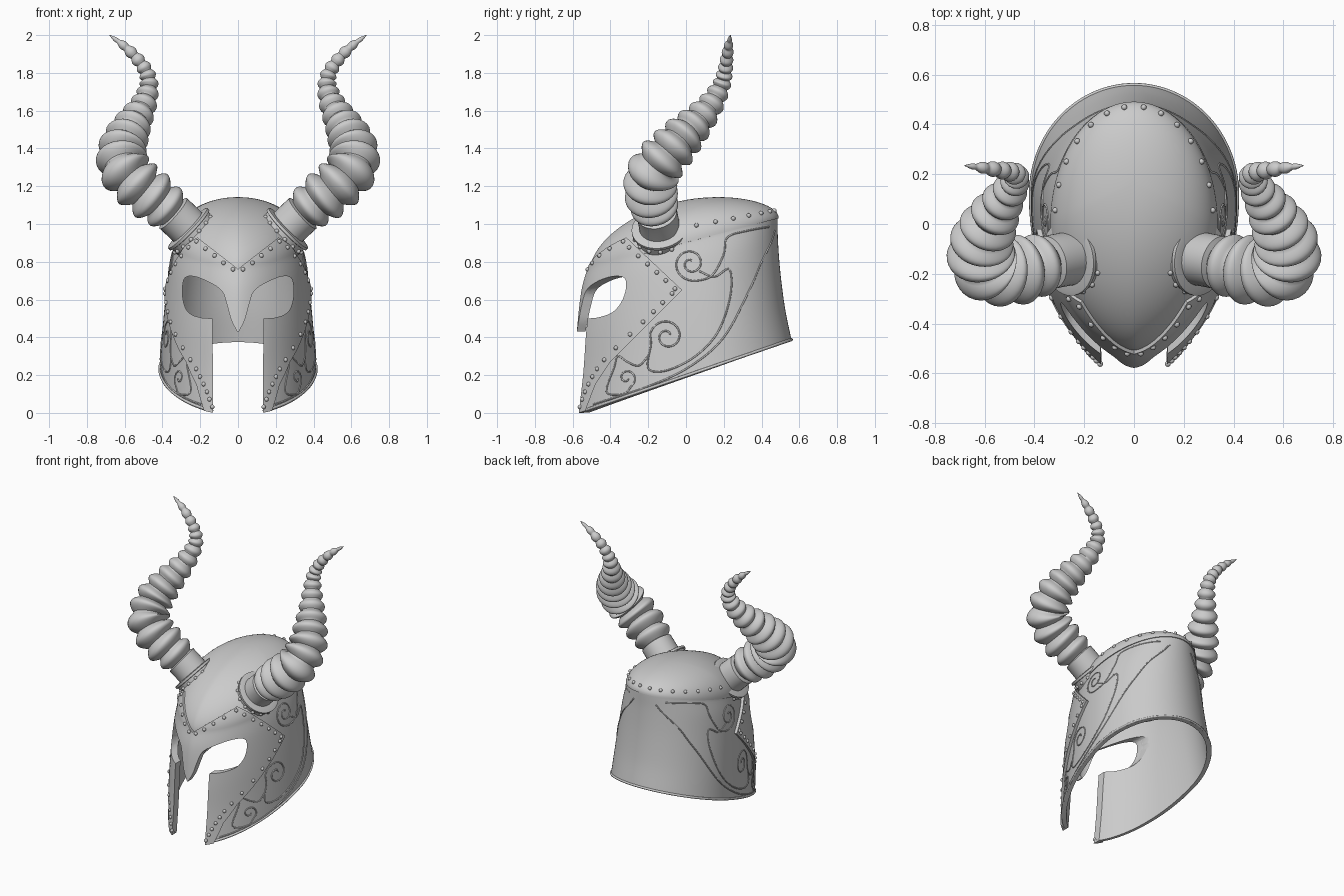
import bpy, bmesh
from math import sin, cos, pi, floor
from mathutils import Vector, Matrix
from mathutils.bvhtree import BVHTree

if "Cube" in bpy.data.objects:
    bpy.data.objects.remove(bpy.data.objects["Cube"])


def spline(pts, t):
    # Catmull-Rom through points of any dimension, t in 0..len-1
    i = min(max(int(floor(t)), 0), len(pts) - 2)
    f = t - i
    b, c = pts[i], pts[i + 1]
    a = pts[i - 1] if i else [2 * p - q for p, q in zip(b, c)]
    d = pts[i + 2] if i + 2 < len(pts) else [2 * q - p for p, q in zip(b, c)]
    return [0.5 * (2*q + (r-p)*f + (2*p-5*q+4*r-s)*f*f + (3*q-p-3*r+s)*f**3)
            for p, q, r, s in zip(a, b, c, d)]


def sample(pts, n):
    return [spline(pts, (len(pts) - 1) * k / n) for k in range(n + 1)]


def smooth(ob, angle=35):
    bpy.ops.object.select_all(action='DESELECT')
    ob.select_set(True)
    bpy.context.view_layer.objects.active = ob
    bpy.ops.object.shade_smooth_by_angle(angle=angle * pi / 180)


def finish(name, bm, angle=35):
    bmesh.ops.recalc_face_normals(bm, faces=bm.faces)
    me = bpy.data.meshes.new(name)
    bm.to_mesh(me)
    bm.free()
    ob = bpy.data.objects.new(name, me)
    bpy.context.collection.objects.link(ob)
    smooth(ob, angle)
    return ob


# helmet surface: tilted rings (front y, front z, back y, back z, half width, widest y), then a crown
RINGS = [(-.59, -.015, .56, .38, .415, .12), (-.57, .2, .525, .55, .402, .10), (-.558, .43, .5, .74, .383, .07),
         (-.535, .64, .487, .91, .358, .04), (-.50, .77, .485, 1.03, .33, .0)]


def shell(s, th):
    yf, zf, yb, zb, a, y0 = spline(RINGS, min(s, 1) * (len(RINGS) - 1))
    c, sn = cos(th), sin(th)
    if sn > 0:
        x, y = a * c, y0 + (yb - y0) * sn
    else:
        x, y = a * abs(c) ** (1.1 + .15 * min(s, 1)) * (1 if c > 0 else -1), y0 + (y0 - yf) * sn
    z = zf + (zb - zf) * (y - yf) / (yb - yf)
    if s > 1:
        al = (2 - s) * pi / 2
        z += (1.136 - z) * max(cos(al), 0) ** (1 + .25 * max(0, -sn))
        x, y = x * sin(al), .17 + (y - .17) * sin(al)
    return Vector((x, y, z))


def shell_bm(s0, s1, rows, n=112):
    bm = bmesh.new()
    grid = []
    for r in range(rows + 1):
        s = s0 + (s1 - s0) * r / rows
        if s > 1.999:
            grid.append([bm.verts.new(shell(2, 0))] * n)
        else:
            grid.append([bm.verts.new(shell(s, 2 * pi * k / n)) for k in range(n)])
    for p, q in zip(grid, grid[1:]):
        for k in range(n):
            j = (k + 1) % n
            bm.faces.new([p[k], p[j], q[j], q[k]] if q[k] != q[j] else [p[k], p[j], q[k]])
    bmesh.ops.recalc_face_normals(bm, faces=bm.faces)
    return bm


def prism(name, pts, axis, lo, hi):
    bm = bmesh.new()
    at = (lambda u, v, w: (u, w, v)) if axis == 'y' else (lambda u, v, w: (w, u, v))
    A, B = [[bm.verts.new(at(u, v, w)) for u, v in pts] for w in (lo, hi)]
    bm.faces.new(A)
    bm.faces.new(B[::-1])
    for k in range(len(pts)):
        j = (k + 1) % len(pts)
        bm.faces.new([A[k], A[j], B[j], B[k]])
    ob = finish(name, bm)
    ob.hide_render = True
    ob.hide_set(True)
    return ob


def plate(name, bm, thick, offset, cuts=()):
    ob = finish(name, bm)
    m = ob.modifiers.new("thickness", 'SOLIDIFY')
    m.thickness, m.offset = thick, offset
    for cutter, op in cuts:
        b = ob.modifiers.new("cut", 'BOOLEAN')
        b.object, b.operation, b.solver = cutter, op, 'EXACT'
    bpy.context.view_layer.objects.active = ob
    for m in list(ob.modifiers):
        bpy.ops.object.modifier_apply(modifier=m.name)
    smooth(ob)


def tubes(name, paths, sides, ref, angle=35):
    # each path is a list of (x, y, z, radius)
    bm = bmesh.new()
    for path in paths:
        P = [Vector(p[:3]) for p in path]
        rings = []
        for i, p in enumerate(path):
            t = (P[min(i + 1, len(P) - 1)] - P[max(i - 1, 0)]).normalized()
            u = t.cross(ref).normalized()
            v = t.cross(u)
            rings.append([bm.verts.new(P[i] + p[3] * (u * cos(2*pi*k/sides) + v * sin(2*pi*k/sides)))
                          for k in range(sides)])
        for a, b in zip(rings, rings[1:]):
            for k in range(sides):
                j = (k + 1) % sides
                bm.faces.new([a[k], a[j], b[j], b[k]])
        bm.faces.new(rings[0])
        bm.faces.new(rings[-1])
    return finish(name, bm, angle)


# face opening and brow notch (front view), mask outline (side view)
eye = sample([(.135, .50), (.2, .505), (.26, .53), (.288, .585), (.294, .66), (.28, .715),
              (.23, .722), (.15, .69), (.085, .645), (.058, .57), (.035, .49), (.004, .43)], 44)
half = [(.13, -.2)] + eye
opening = prism("opening_cutter", half + [(-x, z) for x, z in half[::-1]], 'y', -1, -.1)
notch = prism("brow_cutter", [(0, .762), (.5, 1.15), (.5, 1.5), (-.5, 1.5), (-.5, 1.15)], 'y', -1, .3)
mask_cut = prism("mask_cutter", [(-.8, 1.3), (-.71, 1.3), (-.02, .65), (-.2, .47),
                                 (-.4, .27), (-.48, .15), (-.545, -.02), (-.8, -.1)], 'x', -1, 1)

# shell, crown plate and face mask
ref_bm = shell_bm(0, 2, 60)
tree = BVHTree.FromBMesh(ref_bm)
plate("helmet_shell", ref_bm, .026, -1, [(opening, 'DIFFERENCE')])
plate("crown_plate", shell_bm(1, 2, 24), .014, -.1)
plate("face_mask", shell_bm(0, 1.7, 50), .028, .4,
      [(mask_cut, 'INTERSECT'), (notch, 'DIFFERENCE'), (opening, 'DIFFERENCE')])


def on_side(y, z, lift=0):
    hit, nor, _, _ = tree.ray_cast(Vector((2, y, z)), Vector((-1, 0, 0)))
    return hit + nor * lift if hit else None


def both(p):
    return [p, Vector((-p.x, p.y, p.z))]


# rivets along the mask, the crown edge and the horn collars
spots = []
for k in range(5):
    x = .022 + k * .046
    hit, nor, _, _ = tree.ray_cast(Vector((x, -2, .737 + .776 * x)), Vector((0, 1, 0)))
    spots += both(hit + nor * .02)
for line, n in (([(-.29, .87), (-.055, .655)], 5),
                ([(-.07, .63), (-.22, .48), (-.42, .28), (-.50, .15), (-.545, .03)], 12)):
    for y, z in sample(line, n):
        p = on_side(y, z, .02)
        if p:
            spots += both(p)
for k in range(7):
    hit, nor, _, _ = tree.find_nearest(shell(1.22, .1 + k * .225))
    spots += both(hit + nor * .008)

# horns: path with ridge radius, mirrored
HORN = [(.17, -.125, .89, .11), (.32, -.15, 1.035, .11), (.42, -.175, 1.12, .138), (.52, -.19, 1.20, .143),
        (.60, -.165, 1.29, .142), (.615, -.09, 1.38, .133), (.585, -.01, 1.47, .117), (.54, .07, 1.555, .093),
        (.495, .14, 1.645, .07), (.472, .185, 1.73, .053), (.484, .205, 1.80, .043),
        (.53, .215, 1.87, .036), (.60, .225, 1.94, .026), (.68, .235, 2.0, .003)]
horn = []
for k in range(261):
    t = k / 20
    x, y, z, r = spline(HORN, t)
    if t > 1.2:
        q = t - 1.2
        r *= .68 + .32 * abs(sin(pi * (1.25 * q + .0234 * q * q)))
    else:
        r = .108
    horn.append((x, y, z, r))
axis = (Vector(HORN[1][:3]) - Vector(HORN[0][:3])).normalized()
base = Vector((.254, -.138, .966))
collar = [(*(base + axis * d), r) for d, r in ((-.1, .138), (-.04, .138), (0, .138), (.003, .149),
                                               (.018, .149), (.021, .138), (.023, .1))]
u = axis.cross(Vector((0, 1, 0))).normalized()
v = axis.cross(u)
for k in range(14):
    a = 2 * pi * k / 14
    spots += both(base - axis * .022 + (u * cos(a) + v * sin(a)) * .139)
for side, sx in (("right", 1), ("left", -1)):
    flip = lambda path: [(p[0] * sx, *p[1:]) for p in path]
    tubes(side + "_horn", [flip(horn)], 32, Vector((0, 1, 0)), 50)
    tubes(side + "_horn_collar", [flip(collar)], 40, Vector((0, 1, 0)))

bm = bmesh.new()
for p in spots:
    bmesh.ops.create_uvsphere(bm, u_segments=10, v_segments=6, radius=.012, matrix=Matrix.Translation(p))
finish("rivets", bm, 60)


# scroll ornament on the side walls
def spiral(cy, cz, r, a0, turns):
    return [(cy + r * (1 - .8 * k / 14) * cos(a0 + turns * 2 * pi * k / 14),
             cz + r * (1 - .8 * k / 14) * sin(a0 + turns * 2 * pi * k / 14)) for k in range(15)]


scrolls = [
    [(.44, .985), (.33, .965), (.22, .93), (.2, .84), (.14, .73), (.06, .70)] + spiral(.025, .79, .085, -1.9, -1.5),
    [(.47, .965), (.45, .90), (.40, .80), (.34, .66), (.2, .40), (.02, .245), (-.2, .14), (-.49, .045)],
    [(.07, .75), (.15, .72), (.23, .76), (.235, .62), (.17, .43), (.05, .30), (-.1, .225), (-.2, .235)]
    + spiral(-.10, .405, .095, 3.6, -1.5),
    [(-.2, .30), (-.25, .25), (-.31, .27), (-.36, .30), (-.38, .24), (-.42, .11), (-.33, .10)]
    + spiral(-.315, .185, .05, -1.0, 1.1),
]
paths = []
for pts in scrolls:
    hits = [on_side(y, z) for y, z in sample(pts, 5 * len(pts))]
    for sx in (1, -1):
        paths.append([(p.x * sx, p.y, p.z, .0045) for p in hits if p])
tubes("scroll_trim", paths, 8, Vector((1, .013, .007)), 60)
# rolled lower rim, stopping at the cheek guards
tubes("lower_rim", [[(*shell(.012, -1.2 + (pi + 2.4) * k / 90), .008) for k in range(91)]], 8, Vector((0, 0, 1)), 60)
